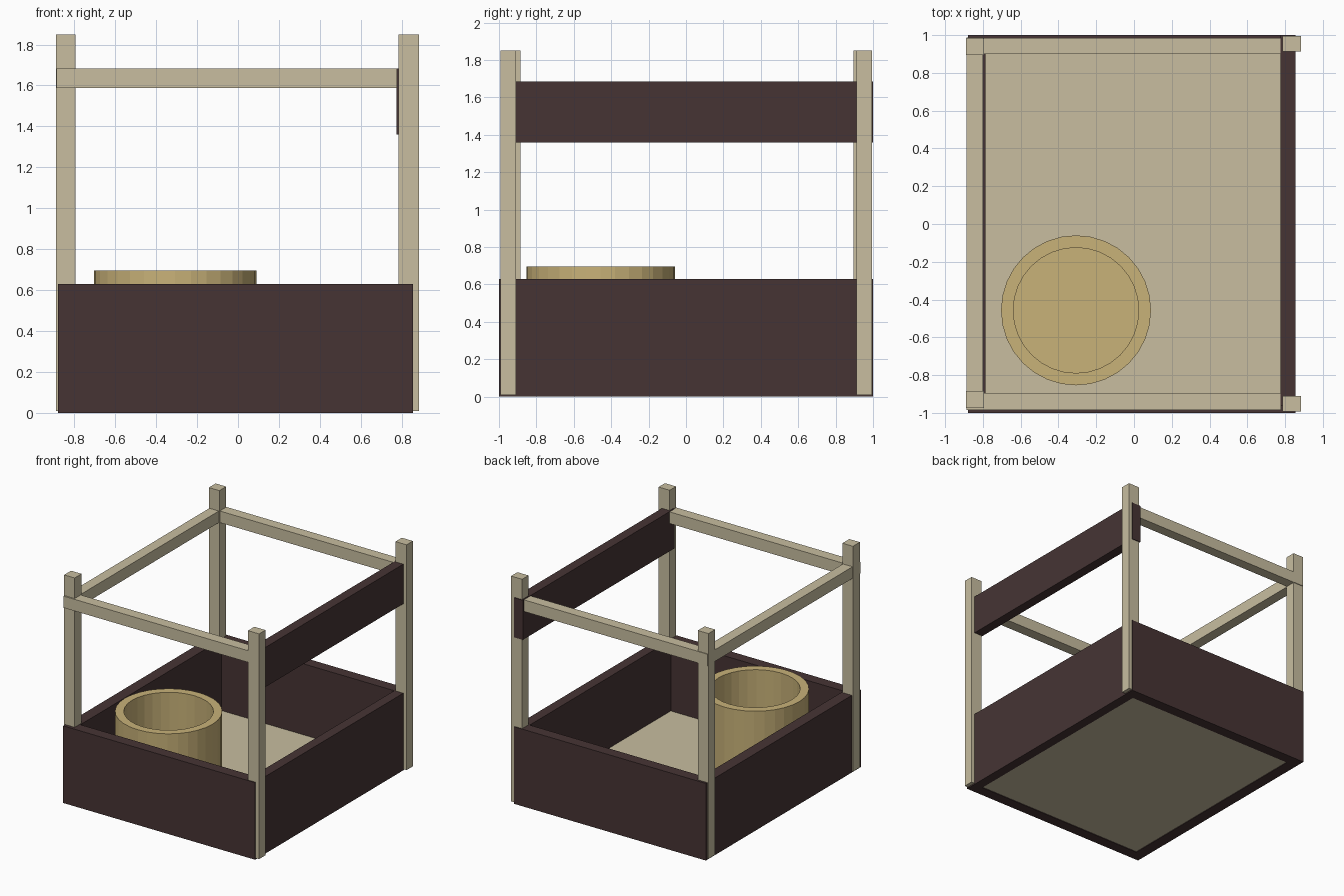
import bpy, bmesh, math

if "Cube" in bpy.data.objects:
    bpy.data.objects.remove(bpy.data.objects["Cube"])


def material(name, rgb):
    m = bpy.data.materials.new(name)
    m.diffuse_color = (*rgb, 1.0)
    m.use_nodes = True
    m.node_tree.nodes["Principled BSDF"].inputs["Base Color"].default_value = m.diffuse_color
    return m


CREAM = material("pale_wood", (0.58, 0.515, 0.352))
DARK = material("dark_brown", (0.061, 0.034, 0.034))
TAN = material("tan_wood", (0.58, 0.445, 0.19))


def finish(name, bm, mat):
    bmesh.ops.recalc_face_normals(bm, faces=bm.faces[:])
    me = bpy.data.meshes.new(name)
    bm.to_mesh(me)
    bm.free()
    me.materials.append(mat)
    ob = bpy.data.objects.new(name, me)
    bpy.context.collection.objects.link(ob)
    return ob


def box(name, x, y, z, mat):
    """Box given by (min, max) ranges on each axis."""
    bm = bmesh.new()
    bmesh.ops.create_cube(bm, size=1)
    for v in bm.verts:
        v.co = [r[0] if c < 0 else r[1] for c, r in zip(v.co, (x, y, z))]
    return finish(name, bm, mat)


# crate walls and floor
WALL_Z = (0.0, 0.63)
box("front_panel", (-0.88, 0.855), (-1.0, -0.91), WALL_Z, DARK)
box("back_panel", (-0.88, 0.855), (0.91, 1.0), WALL_Z, DARK)
box("left_panel", (-0.88, -0.787), (-0.91, 0.91), WALL_Z, DARK)
box("right_panel", (0.775, 0.855), (-0.91, 0.91), WALL_Z, DARK)
box("floor", (-0.787, 0.775), (-0.91, 0.91), (0.005, 0.05), CREAM)

# corner posts
for name, x, y in (
    ("front_left_post", (-0.89, -0.795), (-0.973, -0.884)),
    ("back_left_post", (-0.89, -0.795), (0.895, 0.982)),
    ("front_right_post", (0.785, 0.885), (-0.992, -0.91)),
    ("back_right_post", (0.785, 0.885), (0.912, 0.994)),
):
    box(name, x, y, (0.01, 1.85), CREAM)

# upper rails and the dark plank on the right
RAIL_Z = (1.587, 1.682)
box("left_rail", (-0.886, -0.80), (-0.985, 0.988), RAIL_Z, CREAM)
box("front_rail", (-0.80, 0.778), (-0.985, -0.895), RAIL_Z, CREAM)
box("back_rail", (-0.80, 0.778), (0.90, 0.986), RAIL_Z, CREAM)
box("right_plank", (0.775, 0.855), (-0.96, 1.0), (1.36, 1.684), DARK)

# round tub: closed profile spun as rings, outside to inside
SIDES = 32
bm = bmesh.new()
rings = []
for r, z in ((0.397, 0.05), (0.397, 0.695), (0.332, 0.695), (0.332, 0.10)):
    rings.append([bm.verts.new((-0.307 + r * math.cos(2 * math.pi * i / SIDES),
                                -0.457 + r * math.sin(2 * math.pi * i / SIDES), z))
                  for i in range(SIDES)])
for a, b in zip(rings, rings[1:]):
    for i in range(SIDES):
        j = (i + 1) % SIDES
        bm.faces.new((a[i], a[j], b[j], b[i]))
bm.faces.new(rings[0])
bm.faces.new(rings[-1])
finish("round_tub", bm, TAN)
